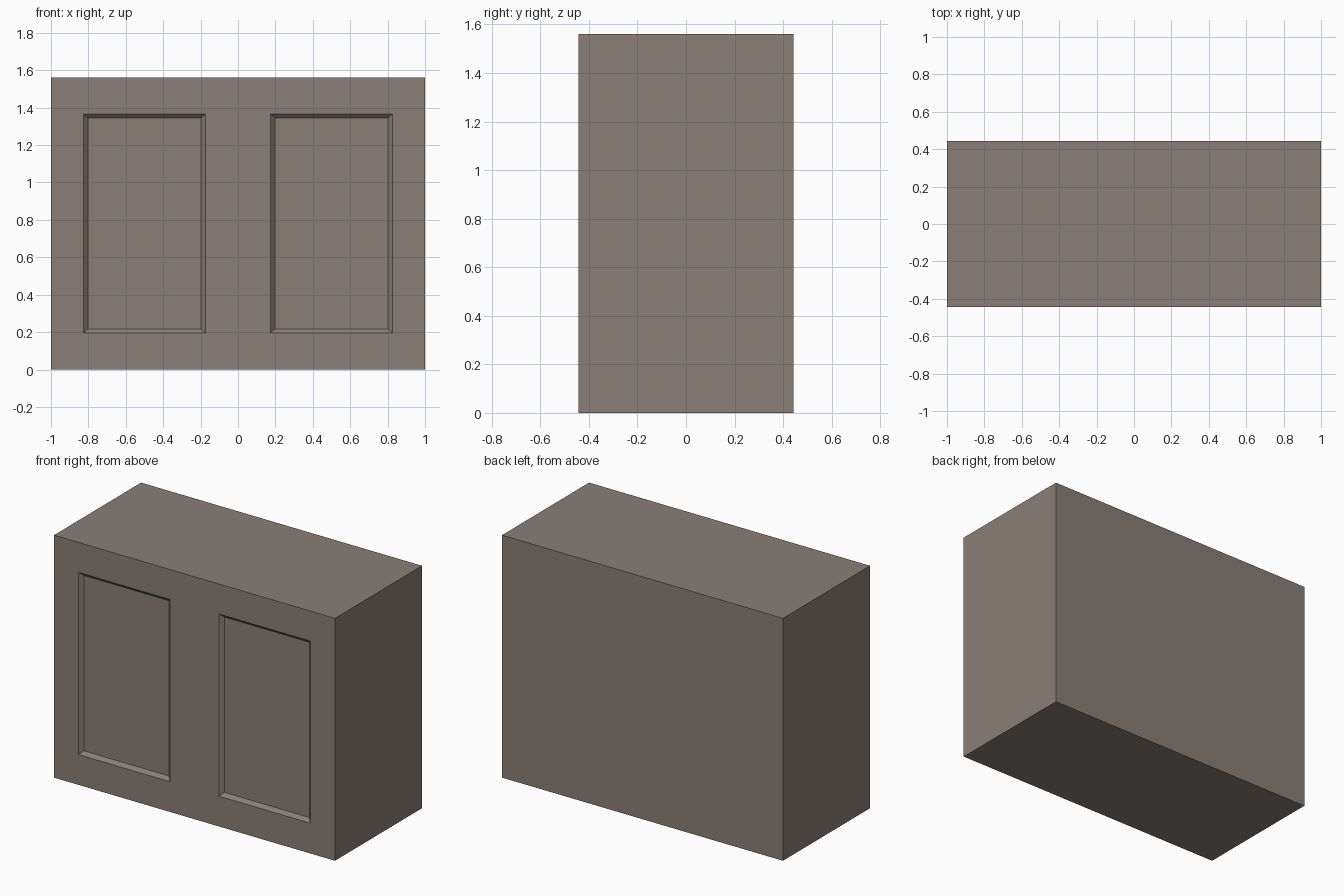
import bpy, bmesh
from mathutils import Matrix

if "Cube" in bpy.data.objects:
    bpy.data.objects.remove(bpy.data.objects["Cube"])

W, D, H = 2.0, 0.885, 1.56
X_IN, X_OUT = 0.175, 0.825      # panel sides, mirrored in x
Z_LOW, Z_HIGH = 0.195, 1.367    # panel bottom and top

# Cabinet body
bm = bmesh.new()
bmesh.ops.create_cube(bm, size=1, matrix=Matrix.Translation((0, 0, H / 2)) @ Matrix.Diagonal((W, D, H, 1)))


def cut_front(co, no):
    front = [f for f in bm.faces if f.normal.y < -0.9]
    geom = front + list({e for f in front for e in f.edges}) + list({v for f in front for v in f.verts})
    bmesh.ops.bisect_plane(bm, geom=geom, plane_co=co, plane_no=no)


# Panel outlines on the front face
for x in (-X_OUT, -X_IN, X_IN, X_OUT):
    cut_front((x, 0, 0), (1, 0, 0))
for z in (Z_LOW, Z_HIGH):
    cut_front((0, 0, z), (0, 0, 1))
bm.normal_update()

# Recessed panels with sloping edges
panels = []
for f in bm.faces:
    c = f.calc_center_median()
    if f.normal.y < -0.9 and X_IN < abs(c.x) < X_OUT and Z_LOW < c.z < Z_HIGH:
        panels.append(f)
bmesh.ops.inset_individual(bm, faces=panels, thickness=0.022, depth=-0.022, use_even_offset=True)

mesh = bpy.data.meshes.new("cabinet_body")
bm.to_mesh(mesh)
bm.free()
body = bpy.data.objects.new("cabinet_body", mesh)
bpy.context.collection.objects.link(body)

# Warm grey-brown paint
paint = bpy.data.materials.new("warm_grey")
paint.diffuse_color = (0.25, 0.21, 0.18, 1)
paint.use_nodes = True
paint.node_tree.nodes["Principled BSDF"].inputs["Base Color"].default_value = paint.diffuse_color
mesh.materials.append(paint)
